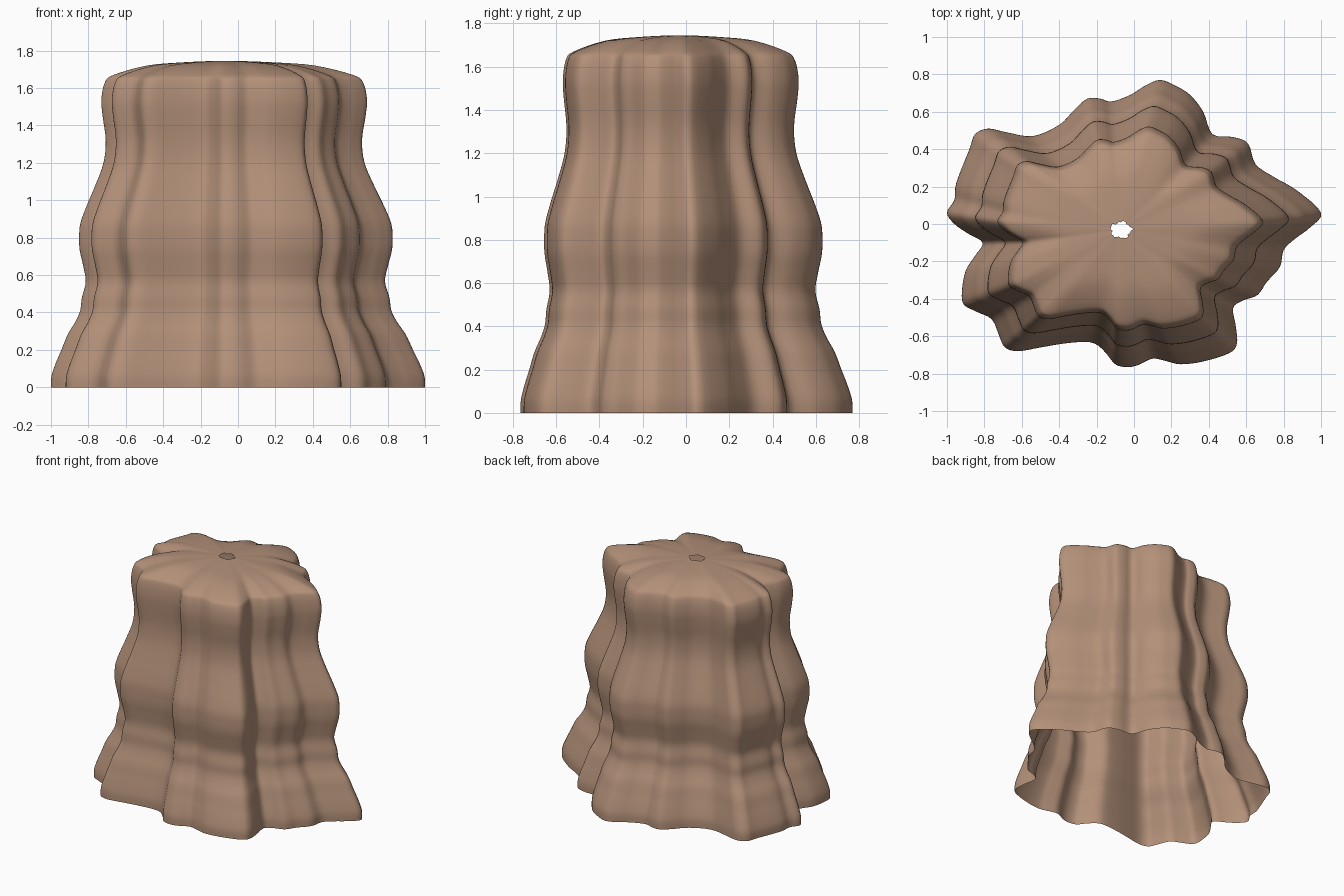
import bpy, bmesh
from mathutils import Vector

if "Cube" in bpy.data.objects:
    bpy.data.objects.remove(bpy.data.objects["Cube"])

# Lobed footprint of the rock at ground level, counterclockwise
OUTLINE = [
    (1.0, .06), (.87, .18), (.75, .25), (.65, .32), (.61, .43), (.53, .465), (.42, .48),
    (.37, .60), (.30, .69), (.22, .74), (.14, .77), (.06, .74), (-.02, .69), (-.12, .655),
    (-.18, .67), (-.25, .67), (-.32, .61), (-.40, .53), (-.54, .47), (-.68, .49),
    (-.78, .51), (-.85, .48), (-.88, .40), (-.95, .22), (-.96, .13), (-1.0, .06),
    (-.96, 0), (-.89, -.05), (-.81, -.10), (-.85, -.17), (-.90, -.25), (-.92, -.36),
    (-.91, -.43), (-.84, -.47), (-.76, -.51), (-.72, -.60), (-.69, -.66), (-.62, -.68),
    (-.5, -.66), (-.38, -.64), (-.26, -.63), (-.20, -.645), (-.15, -.69), (-.10, -.75),
    (-.04, -.765), (.02, -.755), (.10, -.72), (.18, -.735), (.25, -.75), (.37, -.735),
    (.51, -.69), (.55, -.64), (.545, -.55), (.53, -.45), (.58, -.41), (.66, -.38),
    (.71, -.31), (.78, -.23), (.80, -.14), (.86, -.08), (.94, -.02),
]
# Rippled side profile: (footprint scale, height), ending at the top opening
PROFILE = [
    (1.0, 0), (.997, .06), (.972, .13), (.94, .2), (.905, .28), (.86, .35), (.832, .41),
    (.822, .48), (.80, .565), (.815, .65), (.835, .735), (.838, .81), (.83, .88),
    (.795, .97), (.745, 1.08), (.698, 1.2), (.685, 1.32), (.703, 1.45), (.71, 1.54),
    (.69, 1.63), (.64, 1.67), (.45, 1.72), (.25, 1.737), (.06, 1.745),
]


def smooth_path(pts, steps, closed):
    """Catmull-Rom curve through the points."""
    pts = [Vector(p) for p in pts]
    n = len(pts)
    pick = (lambda i: pts[i % n]) if closed else (lambda i: pts[max(0, min(i, n - 1))])
    out = []
    for i in range(n if closed else n - 1):
        a, b, c, d = (pick(i + k) for k in (-1, 0, 1, 2))
        for s in range(steps):
            t = s / steps
            out.append(.5 * (2 * b + (c - a) * t + (2 * a - 5 * b + 4 * c - d) * t * t
                             + (3 * b - a - 3 * c + d) * t ** 3))
    return out if closed else out + [pts[-1]]


stone = bpy.data.materials.new("brown stone")
stone.diffuse_color = (.45, .28, .19, 1)
stone.use_nodes = True
stone.node_tree.nodes["Principled BSDF"].inputs["Base Color"].default_value = stone.diffuse_color

# Open shell: one scaled footprint ring per profile step
bm = bmesh.new()
footprint = smooth_path(OUTLINE, 4, True)
rings = []
for s, z in smooth_path(PROFILE, 4, False):
    ox, oy = -.07 * (1 - s), max(-.03, -.09 * (1 - s))
    rings.append([bm.verts.new((p.x * s + ox, p.y * s + oy, z)) for p in footprint])
n = len(footprint)
for low, high in zip(rings, rings[1:]):
    for i in range(n):
        j = (i + 1) % n
        bm.faces.new((low[i], low[j], high[j], high[i])).smooth = True

mesh = bpy.data.meshes.new("rock_shell")
bm.to_mesh(mesh)
bm.free()
mesh.materials.append(stone)
rock = bpy.data.objects.new("rock_shell", mesh)
bpy.context.collection.objects.link(rock)
